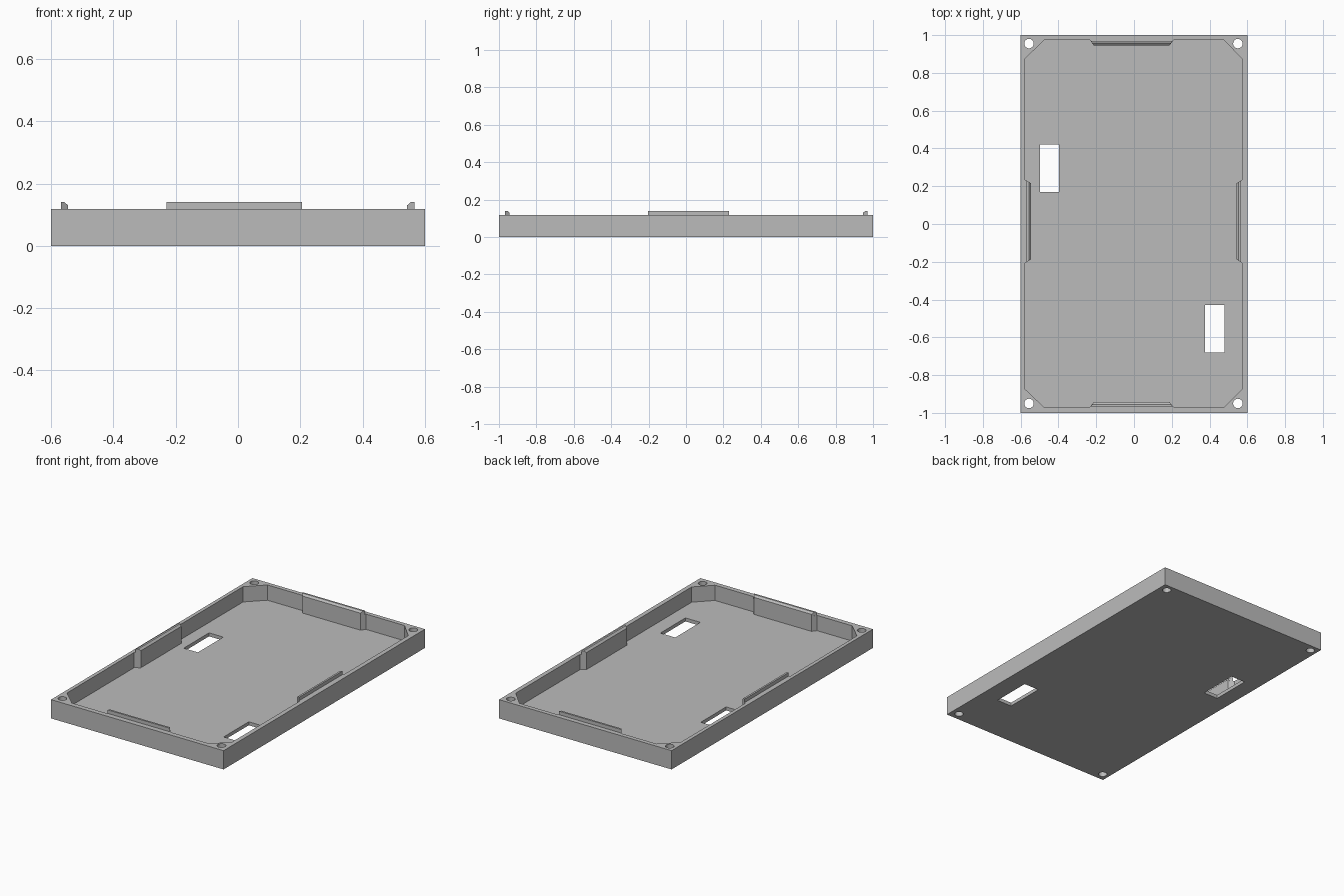
import bpy, bmesh, math

if "Cube" in bpy.data.objects:
    bpy.data.objects.remove(bpy.data.objects["Cube"])

HEIGHT, FLOOR, LIP_TOP = 0.118, 0.022, 0.14

grey = bpy.data.materials.new("plain grey")
grey.use_nodes = True
colour = (0.5, 0.5, 0.5, 1)
grey.diffuse_color = colour
grey.node_tree.nodes["Principled BSDF"].inputs["Base Color"].default_value = colour


def loft(name, rings):
    """Closed solid through a stack of (outline, z) rings."""
    bm = bmesh.new()
    loops = [[bm.verts.new((x, y, z)) for x, y in outline] for outline, z in rings]
    bm.faces.new(loops[0])
    bm.faces.new(loops[-1])
    for low, high in zip(loops, loops[1:]):
        n = len(low)
        for i in range(n):
            j = (i + 1) % n
            bm.faces.new((low[i], low[j], high[j], high[i]))
    bmesh.ops.recalc_face_normals(bm, faces=bm.faces)
    mesh = bpy.data.meshes.new(name)
    bm.to_mesh(mesh)
    bm.free()
    mesh.materials.append(grey)
    obj = bpy.data.objects.new(name, mesh)
    bpy.context.collection.objects.link(obj)
    return obj


def rectangle(x0, x1, y0, y1):
    return [(x0, y0), (x1, y0), (x1, y1), (x0, y1)]


def circle(cx, cy, r, n=32):
    return [(cx + r * math.cos(math.tau * i / n), cy + r * math.sin(math.tau * i / n))
            for i in range(n)]


def cut(target, cutter):
    cutter.hide_render = True
    mod = target.modifiers.new("cut", "BOOLEAN")
    mod.operation, mod.solver, mod.object = "DIFFERENCE", "EXACT", cutter
    bpy.context.view_layer.objects.active = target
    bpy.ops.object.modifier_apply(modifier=mod.name)
    bpy.data.objects.remove(cutter)


def place(k, points):
    """Turn (along, outward) points onto wall k: front, left, back, right."""
    turns = (lambda t, d: (t, -d), lambda t, d: (d, t),
             lambda t, d: (-t, d), lambda t, d: (-d, -t))
    return [turns[k](t, d) for t, d in points]


# Each wall: half length, inner wall distance, pad face distance, pad centre
walls = {"front": (0.477, 0.969, 0.943, -0.012), "left": (0.874, 0.572, 0.542, 0.014),
         "back": (0.477, 0.973, 0.946, 0.012), "right": (0.874, 0.577, 0.545, -0.014)}

# Cavity outline with cut corners and a tapered pad left standing on each wall
outline = []
for k, (half, wall, pad, mid) in enumerate(walls.values()):
    outline += place(k, [(-half, wall), (mid - 0.221, wall), (mid - 0.201, pad),
                         (mid + 0.201, pad), (mid + 0.221, wall), (half, wall)])

tray = loft("tray", [(rectangle(-0.6, 0.6, -1, 1), 0), (rectangle(-0.6, 0.6, -1, 1), HEIGHT)])
cut(tray, loft("cavity", [(outline, FLOOR), (outline, 0.3)]))

# Floor slots and corner screw holes
for x0, x1, y0, y1 in ((-0.497, -0.398, 0.17, 0.422), (0.376, 0.48, -0.68, -0.43)):
    slot = rectangle(x0, x1, y0, y1)
    cut(tray, loft("slot", [(slot, -0.1), (slot, 0.07)]))
for x in (-0.556, 0.55):
    for y in (-0.95, 0.955):
        hole = circle(x, y, 0.025)
        cut(tray, loft("screw_hole", [(hole, -0.1), (hole, 0.3)]))

# Raised locating lips above the pads, bevelled on the inner top edge
for k, (side, (half, wall, pad, mid)) in enumerate(walls.items()):
    def lip(inner, taper):
        return place(k, [(mid - 0.217, pad + 0.024), (mid - taper, inner),
                         (mid + taper, inner), (mid + 0.217, pad + 0.024)])
    loft(side + "_lip", [(lip(pad, 0.201), HEIGHT), (lip(pad, 0.201), 0.129),
                         (lip(pad + 0.012, 0.209), LIP_TOP)])
